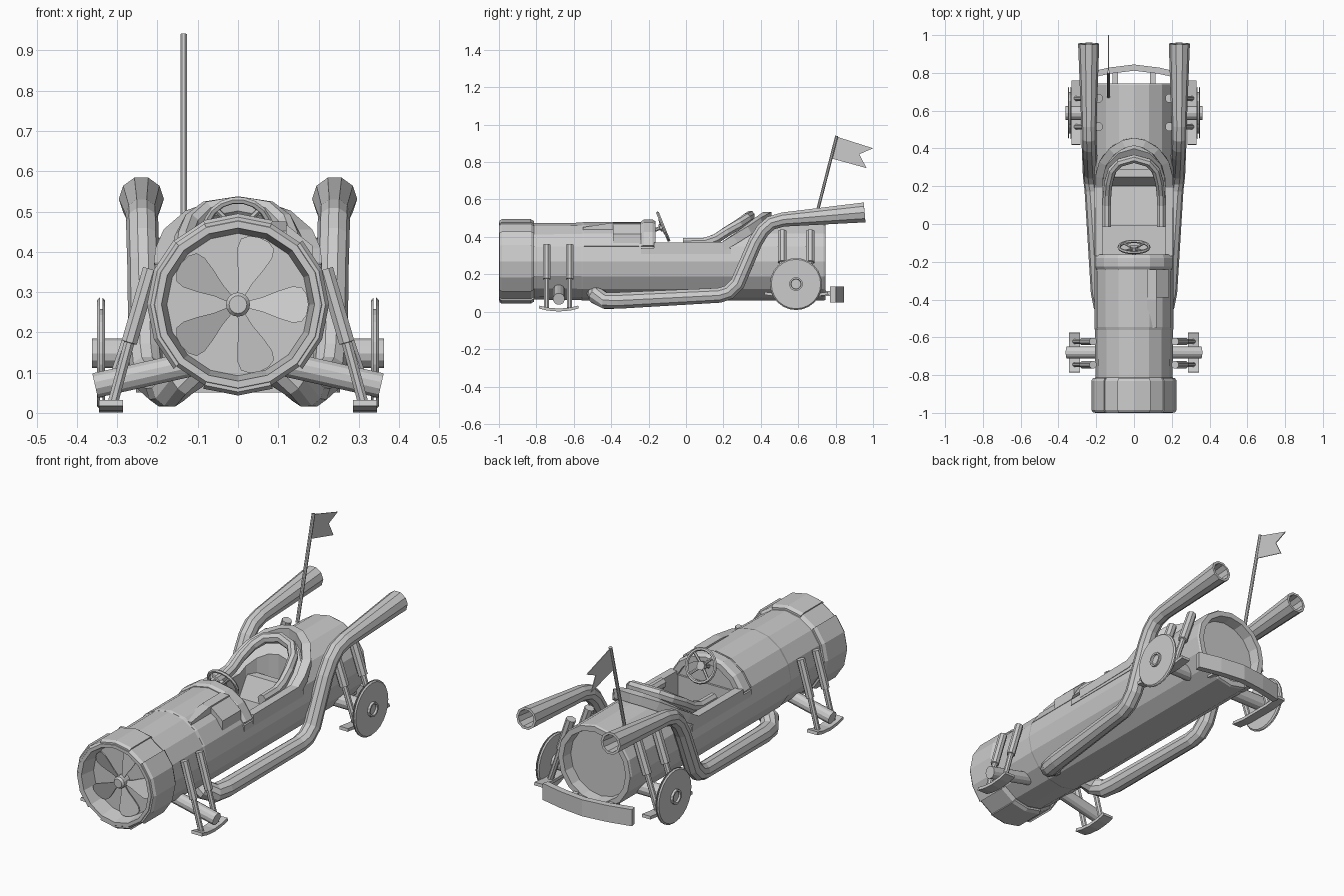
import bpy, bmesh
from math import sin, cos, pi, radians
from mathutils import Vector, Matrix

if "Cube" in bpy.data.objects:
    bpy.data.objects.remove(bpy.data.objects["Cube"])

CZ = 0.269  # height of the hull axis


def finish(name, bm):
    bmesh.ops.remove_doubles(bm, verts=bm.verts, dist=1e-5)
    bmesh.ops.recalc_face_normals(bm, faces=bm.faces)
    me = bpy.data.meshes.new(name)
    bm.to_mesh(me)
    bm.free()
    ob = bpy.data.objects.new(name, me)
    bpy.context.collection.objects.link(ob)
    return ob


def skin(name, rings, close_path=False, cap=True):
    """Join equal-length vertex loops into a tube."""
    bm = bmesh.new()
    vs = [[bm.verts.new(p) for p in r] for r in rings]
    n, m = len(vs[0]), len(vs)
    for i in range(m if close_path else m - 1):
        a, b = vs[i], vs[(i + 1) % m]
        for k in range(n):
            bm.faces.new((a[k], a[(k + 1) % n], b[(k + 1) % n], b[k]))
    if cap and not close_path:
        bm.faces.new(vs[0])
        bm.faces.new(vs[-1])
    return finish(name, bm)


def sweep(name, pts, w, h=None, n=8, ref=(1, 0, 0), bore=0, phase=None):
    """Tube along points; w (or a list) and h are half sizes."""
    pts = [Vector(p) for p in pts]
    rings = []
    ph = pi / n if phase is None else phase
    for i, p in enumerate(pts):
        t = Vector((0, 0, 0))
        if i > 0:
            t += (p - pts[i - 1]).normalized()
        if i < len(pts) - 1:
            t += (pts[i + 1] - p).normalized()
        t.normalize()
        s = t.cross(Vector(ref)).normalized()
        u = s.cross(t)
        rw = w[i] if isinstance(w, (list, tuple)) else w
        rh = h or rw

        def ring(c, f):
            return [c + s * rw * f * cos(ph + 2 * pi * k / n) + u * rh * f * sin(ph + 2 * pi * k / n)
                    for k in range(n)]
        rings.append(ring(p, 1))
    if bore:
        rings += [ring(p, 0.78), ring(p - t * bore, 0.7)]
    return skin(name, rings)


def lathe(name, prof, n=16, a0=0, a1=360, centre=(0, 0, CZ), axis='Y'):
    """Spin a closed (radius, position) profile; partial spans get end caps."""
    full = a1 - a0 == 360
    steps = n if full else round((a1 - a0) / 360 * n)
    rings = []
    for k in range(steps if full else steps + 1):
        a = radians(a0 + (a1 - a0) * k / steps)
        c, s = cos(a), sin(a)
        rings.append([Vector(centre) + Vector((r * c, y, r * s) if axis == 'Y' else (y, r * c, r * s))
                      for r, y in prof])
    return skin(name, rings, close_path=full)


def prism(name, pts, vec):
    return skin(name, [[Vector(p) for p in pts], [Vector(p) + Vector(vec) for p in pts]])


def cut(ob, cutter):
    cutter.hide_render = True
    m = ob.modifiers.new("cut", 'BOOLEAN')
    m.operation, m.solver, m.object = 'DIFFERENCE', 'EXACT', cutter
    bpy.context.view_layer.objects.active = ob
    bpy.ops.object.modifier_apply(modifier=m.name)
    bpy.data.objects.remove(cutter)


# Hull with recessed tail and open cockpit
hull = lathe("hull", [(0, -.92), (.203, -.92), (.207, -.56), (.21, -.55), (.21, .735), (.205, .745),
                      (.178, .745), (.172, .69), (0, .69)])
cut(hull, prism("cockpit_cut", [(-.4, y, z) for y, z in
                                [(-.18, .345), (.2, .345), (.43, .5), (.43, .8), (-.18, .8)]], (.8, 0, 0)))
plan = [(.165, -.17), (.165, .02), (.135, .06)] + [(.135 * cos(a * pi / 8), .19 + .14 * sin(a * pi / 8)) for a in range(9)] \
    + [(-.135, .06), (-.165, .02), (-.165, -.17)]
cut(hull, prism("well_cut", [(x, y, .17) for x, y in plan], (0, 0, .6)))

# Seat base and backrest
prism("seat", [(-.132, y, z) for y, z in [(-.01, .16), (-.01, .24), (.2, .225), (.25, .33), (.29, .33), (.29, .16)]],
      (.264, 0, 0))

# Nose intake ring with raised panels
lathe("intake_ring", [(.19, -1), (.207, -1), (.217, -.985), (.217, -.83), (.203, -.81), (0, -.81), (0, -.91), (.175, -.91)])
for i, (a, b) in enumerate([(67.5, 112.5), (-45, 45), (247.5, 292.5), (135, 225)]):
    lathe(f"intake_panel_{i}", [(.2, -.998), (.217, -.998), (.226, -.985), (.226, -.83), (.216, -.814), (.2, -.814)],
          16, a, b)

# Fan
lathe("fan_hub", [(0, -.975), (.022, -.975), (.03, -.965), (.03, -.9), (0, -.9)], 16)
half = [(.02, .008), (.06, .018), (.1, .034), (.135, .045), (.158, .043), (.171, .025)]
petal = half + [(.175, 0)] + [(r, -t) for r, t in reversed(half)]
for i in range(5):
    blade = prism(f"fan_blade_{i}", [(r, -.945 + t * .35, t) for r, t in petal], (0, .006, 0))
    blade.data.transform(Matrix.Translation((0, 0, CZ)) @ Matrix.Rotation(-i * 2 * pi / 5, 4, 'Y'))

# Hood panel, side scoop and dash cowl
lathe("hood_panel", [(.19, -.555), (.209, -.555), (.212, -.545), (.212, -.25), (.19, -.25)], 16, 22.5, 157.5)
prism("hood_scoop", [(.07, y, z) for y, z in [(-.55, .452), (-.4, .475), (-.24, .475), (-.24, .4), (-.55, .4)]],
      (.05, 0, 0))
prism("scoop_box", [(.07, -.39, .476), (.115, -.39, .472), (.185, -.39, .415), (.185, -.39, .36), (.07, -.39, .36)],
      (0, .15, 0))
lathe("dash_cowl", [(.185, -.24), (.214, -.24), (.224, -.225), (.224, -.18), (.214, -.162), (.185, -.162)],
      16, 22.5, 157.5)

# Steering wheel and column
centre, normal = Vector((0, -.122, .455)), Vector((0, .926, .376))
u = Vector((1, 0, 0))
v = normal.cross(u)
N = 18
skin("steering_wheel", [[centre + (u * cos(a) + v * sin(a)) * (.079 + .009 * cos(b)) + normal * .009 * sin(b)
                         for b in [2 * pi * k / 6 for k in range(6)]]
                        for a in [2 * pi * j / N for j in range(N)]], close_path=True)
for i in range(4):
    a = pi / 4 + i * pi / 2
    sweep(f"wheel_spoke_{i}", [centre - normal * .01, centre + (u * cos(a) + v * sin(a)) * .078], .007, n=6, ref=normal)
sweep("steering_column", [centre + normal * .004, centre - normal * .02, centre - normal * .021, centre - normal * .09],
      [.022, .022, .011, .011], n=8)


def mirrored(pts):
    """Complete a U path from its right half (last point on x = 0)."""
    return pts + [(-x, y, z) for x, y, z in reversed(pts[:-1])]


# Padded cushion and collar around the seat
sweep("seat_cushion", mirrored([(.145, -.015, .368), (.145, .1, .37), (.142, .16, .39), (.135, .22, .43), (.115, .285, .47),
                                (.075, .325, .5), (0, .345, .512)]), .024, .028, n=8, ref=(0, 0, 1))
sweep("cockpit_collar", mirrored([(.185, -.17, .345), (.187, .2, .35), (.182, .26, .388), (.16, .33, .435),
                                  (.11, .39, .48), (.05, .425, .503), (0, .435, .509)]), .03, .034, n=4, ref=(0, 0, 1))

for s, side in ((1, "right"), (-1, "left")):
    # Exhaust pipe with flared hollow tip
    path = [(.09, -.49, .115), (.14, -.48, .085), (.17, -.43, .059), (.183, -.36, .06), (.22, .18, .088), (.226, .23, .105),
            (.23, .275, .15), (.235, .37, .37), (.237, .41, .435), (.238, .455, .475), (.239, .52, .493), (.24, .955, .531)]
    sweep("exhaust_" + side, [(s * x, y, z) for x, y, z in path],
          [.046] * 4 + [.042] * 3 + [.04] * 4 + [.056], n=10, ref=(1, 0, 0), bore=.12)
    sweep("cockpit_sill_" + side, [(s * .195, -.24, .325), (s * .195, .24, .325)], .022, .014, n=4, ref=(1, 0, 0))

    # Front landing gear
    sweep("front_axle_" + side, [(s * .1, -.68, .125), (s * .355, -.68, .068)], .032, n=12, ref=(0, 1, 0))
    for y in (-.745, -.622):
        sweep(f"front_strut_{side}_{y}", [(s * .217, y, .357), (s * .27, y, .175), (s * .2703, y, .174), (s * .312, y, .02)],
              [.021, .021, .014, .014], n=8, ref=(0, 1, 0))
    sweep("front_skid_" + side, [(s * .315, y, z) for y, z in
                                 [(-.785, .025), (-.74, .014), (-.68, .009), (-.62, .014), (-.575, .025)]],
          .011, .042, n=4, ref=(1, 0, 0))

    # Rear landing gear with brake-style discs
    for y in (.515, .665):
        sweep(f"rear_strut_{side}_{y}", [(s * .187, y, .432), (s * .245, y, .265), (s * .2455, y, .264), (s * .305, y, .09)],
              [.024, .024, .015, .015], n=8, ref=(0, 1, 0))
    sweep("rear_skid_" + side, [(s * .306, .42, .098), (s * .306, .5, .088), (s * .306, .68, .088), (s * .306, .76, .098)],
          .011, .034, n=4, ref=(1, 0, 0))
    x = [s * k for k in (.33, .337, .343, .35)]
    lathe("rear_disc_" + side, [(0, x[0]), (.132, x[0]), (.139, x[1]), (.11, x[1]), (.11, x[2]), (.139, x[2]),
                                (.132, x[3]), (0, x[3])], 24, centre=(0, .588, .148), axis='X')
    lathe("rear_axle_" + side, [(0, s * .1), (.037, s * .1), (.037, s * .362), (.028, s * .362), (.026, s * .352),
                                (0, s * .352)], 12, centre=(0, .588, .148), axis='X')
    # Bumper bracket
    sweep("bumper_bracket_" + side, [(s * .1, .7, .1), (s * .1, .82, .095)], .02, n=4)

# Curved rear bumper
sweep("rear_bumper", mirrored([(.25, .785, .093), (.13, .812, .093), (0, .828, .093)]), .023, .06, n=4, ref=(0, 0, 1))

# Flag and pole
sweep("flag_pole", [(-.135, .675, .43), (-.135, .806, .94)], .009, n=8)
prism("flag", [(-.137, y, z) for y, z in [(.805, .936), (1.0, .874), (.927, .842), (.965, .768), (.776, .82)]], (.004, 0, 0))
